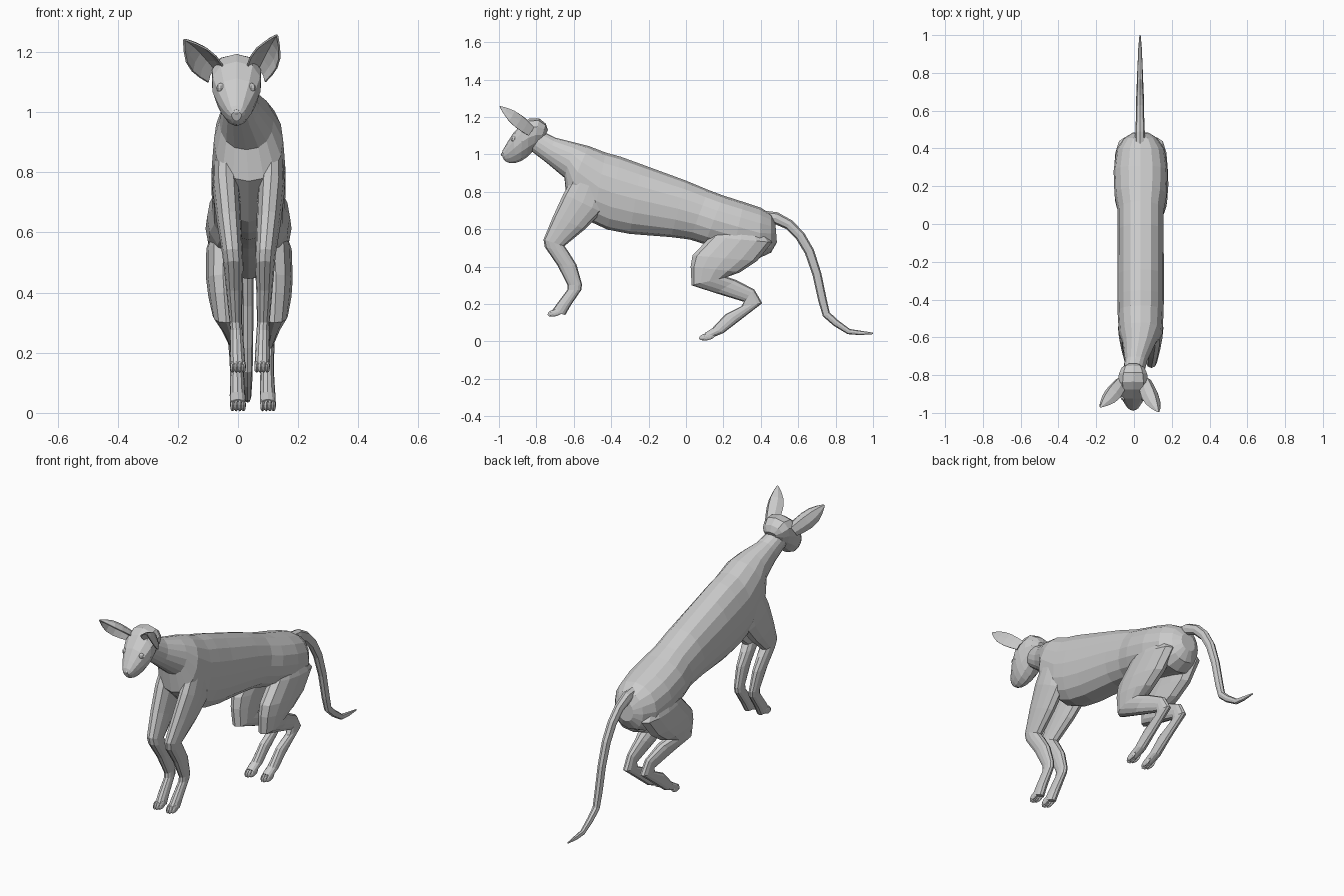
import bpy, bmesh, math
from mathutils import Vector, Matrix

MID = 0.035  # body centre line


def finish(bm, name):
    bmesh.ops.recalc_face_normals(bm, faces=bm.faces)
    me = bpy.data.meshes.new(name)
    bm.to_mesh(me)
    bm.free()
    ob = bpy.data.objects.new(name, me)
    bpy.context.collection.objects.link(ob)
    return ob


def loft(name, rings, sides=10, taper=0.0):
    """Each ring: (y, z) of one edge, (y, z) of the other edge, x centre, half width."""
    bm = bmesh.new()
    loops = []
    for y0, z0, y1, z1, xc, hw in rings:
        a, b = Vector((0, y0, z0)), Vector((0, y1, z1))
        c, h = (a + b) / 2, (a - b) / 2
        loop = []
        for i in range(sides):
            t = 2 * math.pi * i / sides
            s, k = math.sin(t), math.cos(t)
            s = math.copysign(abs(s) ** 0.85, s)
            w = hw * (1 - taper * (1 - k) / 2)
            p = c + h * k
            loop.append(bm.verts.new((xc + w * s, p.y, p.z)))
        loops.append(loop)
    for l0, l1 in zip(loops, loops[1:]):
        for i in range(sides):
            j = (i + 1) % sides
            bm.faces.new((l0[i], l0[j], l1[j], l1[i]))
    bm.faces.new(loops[0])
    bm.faces.new(loops[-1])
    return finish(bm, name)


def blob(name, loc, size, tilt=0.0, seg=8):
    bm = bmesh.new()
    m = Matrix.Translation(loc) @ Matrix.Rotation(tilt, 4, 'X') @ Matrix.Diagonal((*size, 1))
    bmesh.ops.create_uvsphere(bm, u_segments=seg, v_segments=6, radius=1, matrix=m)
    return finish(bm, name)


# Torso and neck
loft("torso", [
    (-.76, 1.12, -.83, 1.02, -.003, .055),
    (-.70, 1.09, -.745, .955, .01, .06),
    (-.60, 1.065, -.65, .875, .028, .09),
    (-.52, 1.045, -.64, .77, MID, .115),
    (-.43, 1.01, -.50, .635, MID, .122),
    (-.35, .988, -.42, .598, MID, .123),
    (-.24, .948, -.30, .575, MID, .123),
    (0, .86, -.08, .558, MID, .122),
    (.12, .81, .02, .545, MID, .122),
    (.20, .78, .10, .52, MID, .138),
    (.31, .745, .25, .48, MID, .143),
    (.40, .715, .39, .445, MID, .128),
    (.455, .68, .455, .475, MID, .088),
    (.478, .63, .486, .53, MID, .045)], sides=16)

# Head, narrowing toward the jaw
loft("head", [
    (-.738, 1.13, -.758, 1.09, -.005, .04),
    (-.75, 1.165, -.785, 1.045, -.005, .075),
    (-.785, 1.193, -.82, 1.015, -.005, .094),
    (-.835, 1.193, -.85, .985, -.005, .102),
    (-.875, 1.168, -.88, .965, -.005, .099),
    (-.925, 1.112, -.91, .955, -.005, .079),
    (-.958, 1.06, -.94, .953, -.005, .054),
    (-.98, 1.022, -.96, .96, -.005, .036),
    (-.986, 1.0, -.975, .972, -.005, .02)], sides=12, taper=.4)
blob("nose", (-.005, -.98, 1.0), (.012, .009, .009))
for side, ex in (("left", -.056), ("right", .044)):
    blob(side + "_eye", (ex, -.918, 1.08), (.016, .016, .017))


# Ears: deep leaf-shaped cups open to the front
def ear(name, base, tip, lateral, half):
    bm = bmesh.new()
    base, tip = Vector(base), Vector(tip)
    axis = (tip - base).normalized()
    lat = Vector(lateral)
    lat = (lat - axis * lat.dot(axis)).normalized()
    back = axis.cross(lat)
    if back.z < 0:
        back = -back
    rows = []
    for t, w in ((-.12, .75), (.12, .92), (.35, 1), (.6, .88), (.82, .5), (.95, .18), (1, .04)):
        row = []
        for k in (-1, -.65, 0, .65, 1):
            p = base.lerp(tip, t) + lat * (k * w * half) + back * (((1 - k * k) * .056 - .022) * w)
            row.append(bm.verts.new(p))
        rows.append(row)
    for r0, r1 in zip(rows, rows[1:]):
        for i in range(4):
            bm.faces.new((r0[i], r0[i + 1], r1[i + 1], r1[i]))
    ob = finish(bm, name)
    m = ob.modifiers.new("thickness", 'SOLIDIFY')
    m.thickness = .006
    m.offset = 0


ear("left_ear", (-.085, -.85, 1.14), (-.178, -.97, 1.24), (-.8, .2, -.5), .047)
ear("right_ear", (.07, -.85, 1.14), (.129, -.995, 1.255), (.85, .2, -.5), .047)

# Tail, swept along a path with round rings
path = [(.42, .665, .034), (.48, .66, .032), (.55, .625, .028), (.61, .565, .027),
        (.66, .48, .026), (.70, .36, .024), (.73, .22, .023), (.75, .145, .021),
        (.80, .10, .019), (.87, .053, .015), (.93, .046, .012), (1.0, .043, .004)]
rings = []
for i, (y, z, r) in enumerate(path):
    p, q = path[max(i - 1, 0)], path[min(i + 1, len(path) - 1)]
    d = Vector((q[0] - p[0], q[1] - p[1])).normalized()
    ny, nz = -d.y * r, d.x * r
    rings.append((y - ny, z - nz, y + ny, z + nz, .032, r * .8))
loft("tail", rings, sides=8)

# Legs as (edge, edge, offset from centre line, half width)
FRONT = [(-.58, .92, -.42, .84, .078, .036),
         (-.655, .79, -.45, .69, .075, .045),
         (-.71, .67, -.54, .60, .066, .041),
         (-.762, .545, -.65, .51, .055, .034),
         (-.755, .505, -.625, .475, .052, .033),
         (-.687, .406, -.585, .41, .05, .027),
         (-.632, .30, -.556, .305, .046, .021),
         (-.635, .275, -.56, .275, .044, .021),
         (-.695, .195, -.615, .195, .042, .025),
         (-.72, .16, -.645, .142, .04, .025)]
HIND = [(.21, .67, .38, .63, .07, .035),
        (.13, .56, .46, .53, .084, .058),
        (.035, .46, .38, .43, .088, .056),
        (.025, .40, .29, .37, .086, .052),
        (.03, .30, .22, .345, .08, .045),
        (.16, .258, .27, .328, .067, .034),
        (.31, .212, .365, .278, .055, .023),
        (.295, .187, .408, .205, .052, .023),
        (.21, .145, .285, .11, .05, .023),
        (.14, .07, .20, .045, .05, .026),
        (.10, .045, .12, .012, .05, .026)]
for side, s in (("left", -1), ("right", 1)):
    for part, cx, table, toe_y, toe_z, tilt, size in (
            ("front", .04, FRONT, -.70, .154, .35, (.009, .036, .018)),
            ("hind", .05, HIND, .112, .025, .25, (.009, .038, .018))):
        # The feet drift slightly sideways from the body's centre line
        rows = []
        for i, r in enumerate(table):
            mid = MID + (cx - MID) * i / (len(table) - 1)
            rows.append(r[:4] + (mid + s * r[4], r[5]))
        loft(f"{side}_{part}_leg", rows, sides=12)
        # Four toes per paw, the middle two reaching further
        paw = cx + s * table[-1][4]
        for i in range(4):
            k = i - 1.5
            fwd = -.006 if abs(k) < 1 else .006
            blob(f"{side}_{part}_toe_{i + 1}", (paw + k * .012, toe_y + fwd, toe_z), size, tilt, 6)
